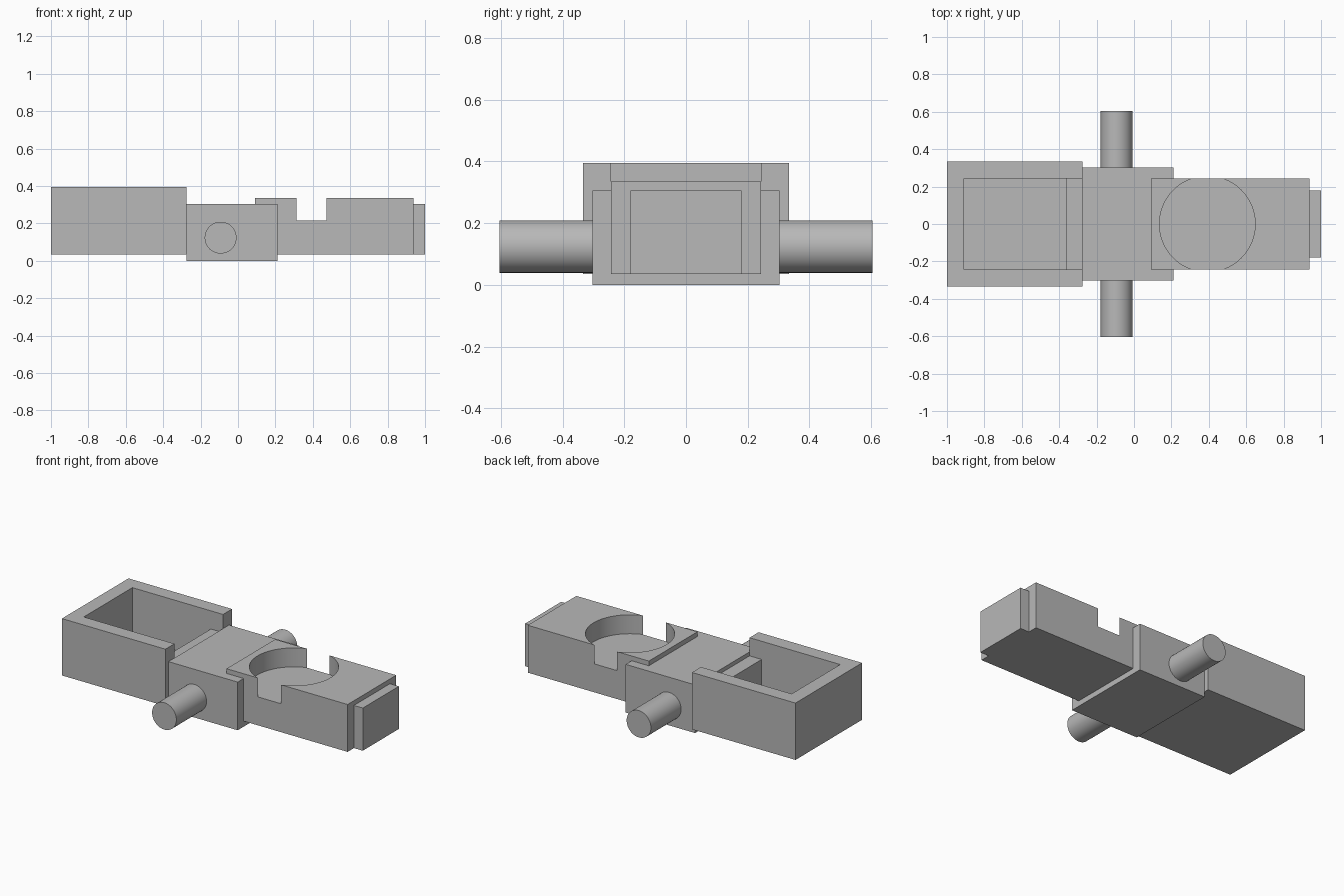
import bpy
from math import radians

default_cube = bpy.data.objects.get("Cube")
if default_cube:
    bpy.data.objects.remove(default_cube, do_unlink=True)

grey = bpy.data.materials.new("plain grey")
grey.use_nodes = True
COLOUR = (0.48, 0.48, 0.48, 1)
grey.diffuse_color = COLOUR
grey.node_tree.nodes["Principled BSDF"].inputs["Base Color"].default_value = COLOUR


def finish(obj, name):
    obj.name = name
    obj.data.materials.append(grey)
    return obj


def box(name, x, half_y, z):
    """Box from x and z ranges, symmetric across y."""
    bpy.ops.mesh.primitive_cube_add(size=1, location=(sum(x) / 2, 0, sum(z) / 2))
    obj = bpy.context.object
    obj.scale = (x[1] - x[0], 2 * half_y, z[1] - z[0])
    bpy.ops.object.transform_apply(location=True, rotation=False, scale=True)
    return finish(obj, name)


def cylinder(name, radius, depth, location, rotation=(0, 0, 0)):
    bpy.ops.mesh.primitive_cylinder_add(vertices=96, radius=radius, depth=depth,
                                        location=location, rotation=rotation)
    return finish(bpy.context.object, name)


def cut(target, cutter):
    mod = target.modifiers.new("cut", 'BOOLEAN')
    mod.operation = 'DIFFERENCE'
    mod.solver = 'EXACT'
    mod.object = cutter
    bpy.context.view_layer.objects.active = target
    bpy.ops.object.modifier_apply(modifier=mod.name)


def smooth(obj):
    bpy.ops.object.select_all(action='DESELECT')
    obj.select_set(True)
    bpy.context.view_layer.objects.active = obj
    bpy.ops.object.shade_smooth_by_angle(angle=radians(30))


# Open tray with a low inner end wall
tray = box("tray", (-1, -0.275), 0.333, (0.035, 0.395))
tray_cavity = box("tray_cavity_cutter", (-0.91, -0.36), 0.243, (0.08, 0.6))
tray_notch = box("tray_notch_cutter", (-0.5, -0.2), 0.243, (0.28, 0.6))

# Central block, arm with overlapping lip, and end tongue
block = box("centre_block", (-0.275, 0.21), 0.303, (0, 0.305))
arm = box("arm", (0.09, 0.938), 0.243, (0.035, 0.335))
box("end_tongue", (0.9, 1), 0.18, (0.035, 0.305))

# Round pocket that breaks through both sides of the arm
pocket = cylinder("round_pocket_cutter", 0.256, 0.4, (0.392, 0, 0.415))

for target, cutter in ((tray, tray_cavity), (tray, tray_notch),
                       (block, pocket), (arm, pocket)):
    cut(target, cutter)
for cutter in (tray_cavity, tray_notch, pocket):
    bpy.data.objects.remove(cutter, do_unlink=True)

# Cross pin through the block
pin = cylinder("cross_pin", 0.085, 1.21, (-0.093, 0, 0.124), (radians(90), 0, 0))

for obj in (block, arm, pin):
    smooth(obj)
